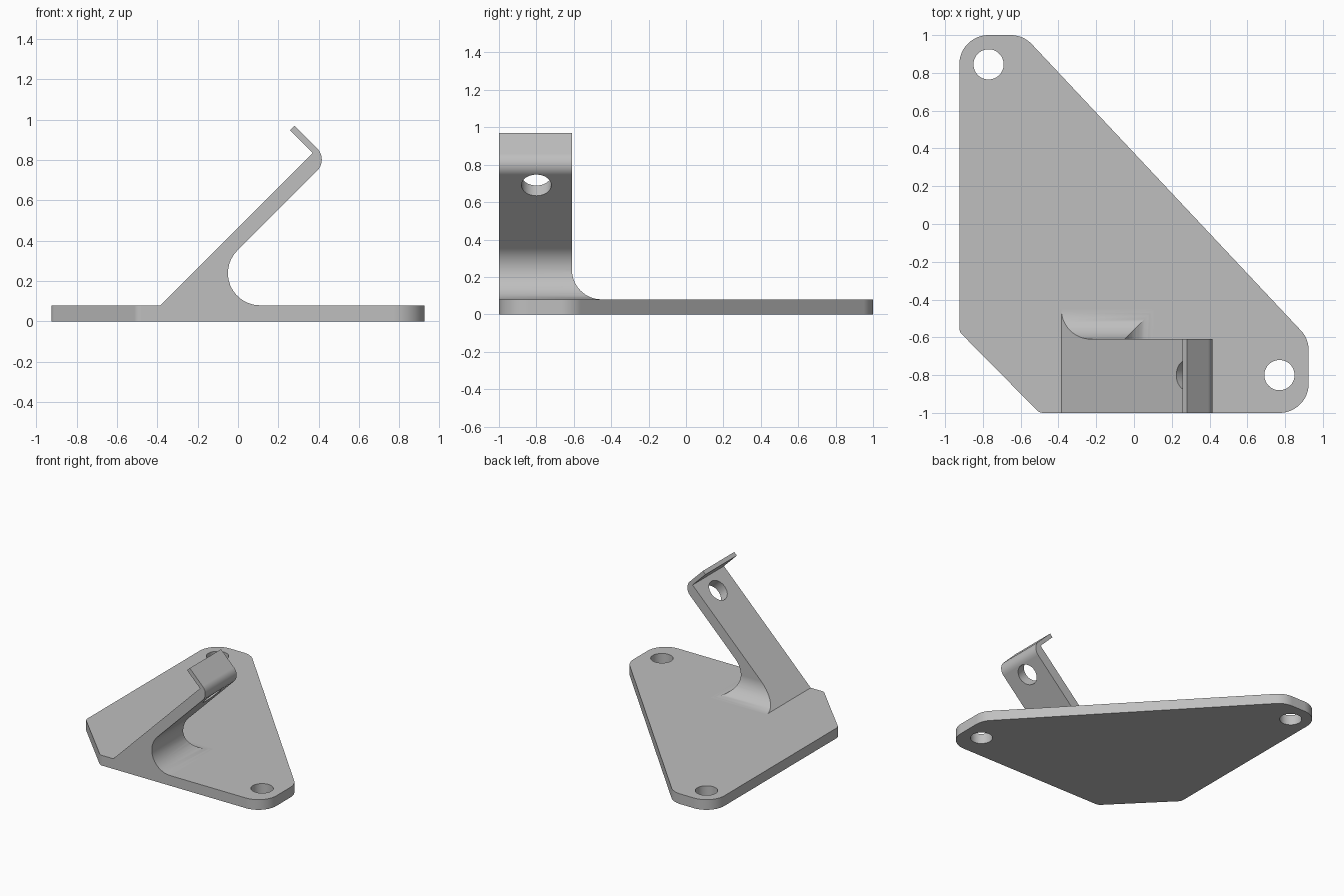
import bpy
import bmesh
import math
from mathutils import Vector, Matrix

PLATE_TOP = 0.08
FILLET = 0.159

if "Cube" in bpy.data.objects:
    bpy.data.objects.remove(bpy.data.objects["Cube"], do_unlink=True)

grey = bpy.data.materials.new("plain grey")
grey.use_nodes = True
grey.diffuse_color = (0.52, 0.52, 0.52, 1)
grey.node_tree.nodes["Principled BSDF"].inputs["Base Color"].default_value = grey.diffuse_color


def rounded(corners, steps=14):
    """Turn (a, b, radius) corners into an outline with arcs."""
    out = []
    for i, (a, b, r) in enumerate(corners):
        p = Vector((a, b))
        if r == 0:
            out.append(p)
            continue
        u = (Vector(corners[i - 1][:2]) - p).normalized()
        v = (Vector(corners[(i + 1) % len(corners)][:2]) - p).normalized()
        half = u.angle(v) / 2
        centre = p + (u + v).normalized() * r / math.sin(half)
        start = p + u * r / math.tan(half) - centre
        end = p + v * r / math.tan(half) - centre
        a0 = math.atan2(start.y, start.x)
        sweep = math.remainder(math.atan2(end.y, end.x) - a0, math.tau)
        for k in range(steps + 1):
            t = a0 + sweep * k / steps
            out.append(centre + r * Vector((math.cos(t), math.sin(t))))
    return out


def prism(name, outline, place, depth):
    """Extrude an outline; place maps (a, b) to a 3D point."""
    bm = bmesh.new()
    face = bm.faces.new([bm.verts.new(place(p.x, p.y)) for p in outline])
    new = bmesh.ops.extrude_face_region(bm, geom=[face])["geom"]
    bmesh.ops.translate(bm, vec=depth, verts=[g for g in new if isinstance(g, bmesh.types.BMVert)])
    bmesh.ops.recalc_face_normals(bm, faces=bm.faces)
    return finish(name, bm)


def finish(name, bm):
    mesh = bpy.data.meshes.new(name)
    bm.to_mesh(mesh)
    bm.free()
    mesh.materials.append(grey)
    obj = bpy.data.objects.new(name, mesh)
    bpy.context.collection.objects.link(obj)
    return obj


def drill(centre, direction):
    """Round cutter for a bolt hole."""
    bm = bmesh.new()
    turn = Vector(direction).to_track_quat("Z", "Y").to_matrix().to_4x4()
    bmesh.ops.create_cone(bm, cap_ends=True, segments=48, radius1=0.08, radius2=0.08,
                          depth=0.24, matrix=Matrix.Translation(centre) @ turn)
    return finish("hole_cutter", bm)


def activate(obj):
    bpy.ops.object.select_all(action="DESELECT")
    obj.select_set(True)
    bpy.context.view_layer.objects.active = obj


def combine(target, tool, operation):
    """Apply a boolean and discard the tool."""
    tool.hide_render = True
    mod = target.modifiers.new("boolean", "BOOLEAN")
    mod.operation, mod.solver, mod.object = operation, "EXACT", tool
    activate(target)
    bpy.ops.object.modifier_apply(modifier=mod.name)
    bpy.data.objects.remove(tool, do_unlink=True)


# Base plate
plate = prism("mounting_bracket", rounded([
    (-0.925, 1, 0.155), (-0.586, 1, 0.155), (0.925, -0.608, 0.155),
    (0.925, -1, 0.155), (-0.5, -1, 0.05), (-0.925, -0.57, 0.05)]),
    lambda a, b: (a, b, 0), (0, 0, PLATE_TOP))

# Slanted arm with bent lip, wide enough to include its side fillet
arm = prism("slanted_arm", rounded([
    (-0.425, 0.04, 0), (0.12, 0.04, 0), (0.12, PLATE_TOP, 0),
    (-0.275, PLATE_TOP, FILLET), (0.4475, 0.8025, 0.078),
    (0.28, 0.97, 0), (0.2575, 0.9475, 0), (0.37, 0.835, 0)]),
    lambda a, b: (a, -1, b), (0, 0.56, 0))

# Side profile trims the arm and leaves the mitred fillet at its foot
side = prism("side_profile", rounded([
    (-1.2, -0.1, 0), (-0.445, -0.1, 0), (-0.445, PLATE_TOP, 0),
    (-0.61, PLATE_TOP, FILLET), (-0.61, 1.2, 0), (-1.2, 1.2, 0)]),
    lambda a, b: (-1, a, b), (2, 0, 0))
combine(arm, side, "INTERSECT")
combine(arm, drill((0.308, -0.8, 0.718), (1, 0, -1)), "DIFFERENCE")

# Bolt holes in the plate, then one solid part
for x, y in ((-0.77, 0.845), (0.77, -0.8)):
    combine(plate, drill((x, y, 0.04), (0, 0, 1)), "DIFFERENCE")
combine(plate, arm, "UNION")

# Smooth arcs, crisp edges, flat faces kept flat
activate(plate)
bpy.ops.object.shade_smooth_by_angle(angle=math.radians(25))
normals = plate.modifiers.new("flat faces", "WEIGHTED_NORMAL")
normals.keep_sharp = True
